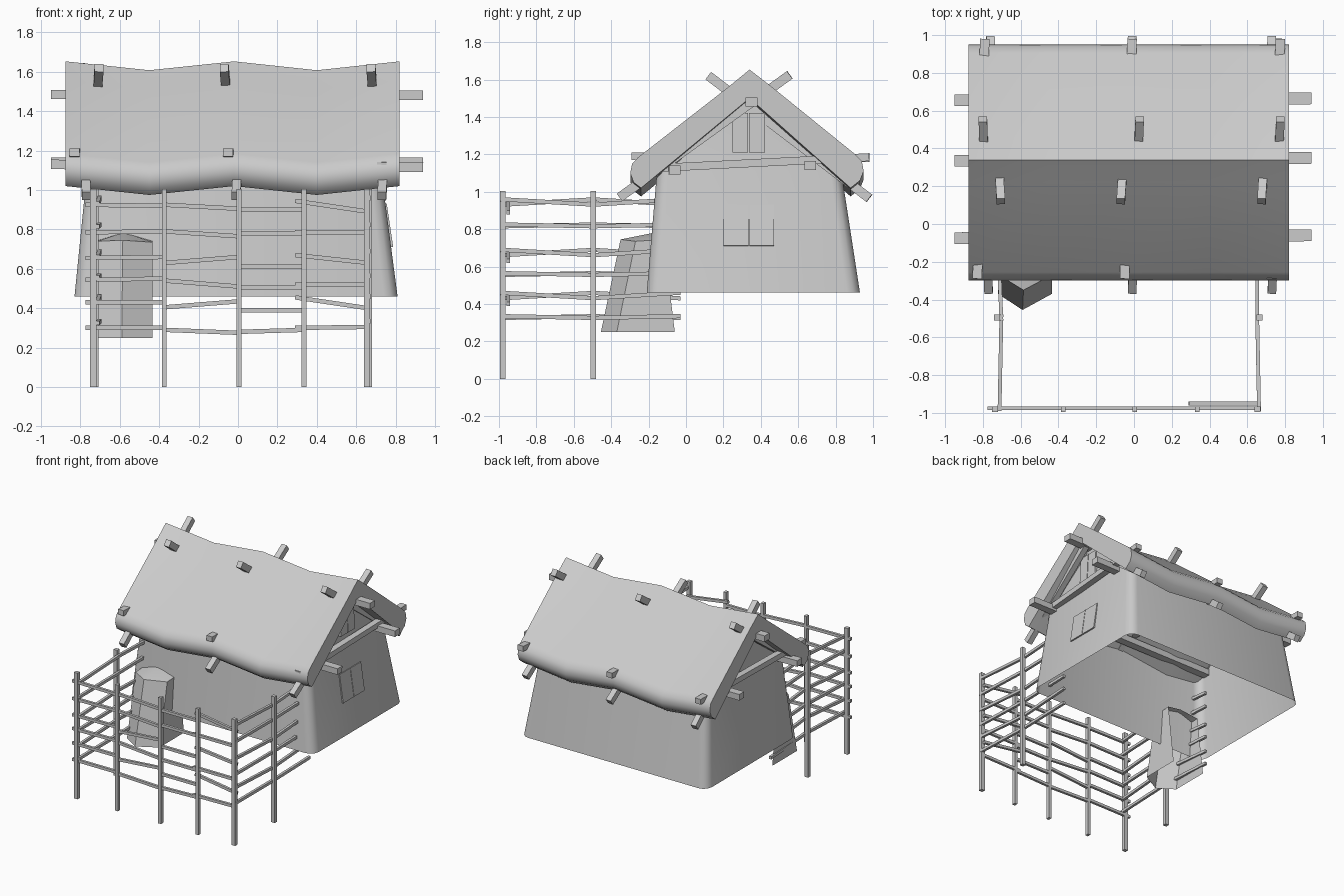
import bpy, bmesh, math
from mathutils import Vector, Matrix

if "Cube" in bpy.data.objects:
    bpy.data.objects.remove(bpy.data.objects["Cube"])


def finish(name, bm, smooth=None):
    bmesh.ops.recalc_face_normals(bm, faces=bm.faces)
    me = bpy.data.meshes.new(name)
    bm.to_mesh(me)
    bm.free()
    ob = bpy.data.objects.new(name, me)
    bpy.context.collection.objects.link(ob)
    if smooth:
        bpy.ops.object.select_all(action='DESELECT')
        ob.select_set(True)
        bpy.context.view_layer.objects.active = ob
        bpy.ops.object.shade_smooth_by_angle(angle=math.radians(smooth))
    return ob


def beam(bm, p, q, w, h):
    """Square-cut timber from p to q."""
    p, q = Vector(p), Vector(q)
    d = (q - p).normalized()
    ref = Vector((1, 0, 0)) if abs(d.x) < 0.8 else Vector((0, 1, 0))
    s = (ref - d * ref.dot(d)).normalized()
    t = d.cross(s)
    rot = Matrix((s, t, d)).transposed().to_4x4()
    mat = Matrix.Translation((p + q) / 2) @ rot @ Matrix.Diagonal((w, h, (q - p).length, 1))
    bmesh.ops.create_cube(bm, size=1, matrix=mat)


def beams(name, items, w, h):
    bm = bmesh.new()
    for p, q in items:
        beam(bm, p, q, w, h)
    return finish(name, bm)


def loft(bm, rings, closed=True):
    vs = [[bm.verts.new(c) for c in r] for r in rings]
    for a, b in zip(vs, vs[1:]):
        n = len(a)
        for i in range(n if closed else n - 1):
            j = (i + 1) % n
            bm.faces.new((a[i], a[j], b[j], b[i]))
    return vs


def rounded_rect(x0, x1, y0, y1, z, r, seg=3):
    pts = []
    for cx, cy, a0 in ((x1 - r, y0 + r, -90), (x1 - r, y1 - r, 0),
                       (x0 + r, y1 - r, 90), (x0 + r, y0 + r, 180)):
        for k in range(seg + 1):
            a = math.radians(a0 + 90 * k / seg)
            pts.append((cx + r * math.cos(a), cy + r * math.sin(a), z))
    return pts


# Tapered walls, open underneath, with pointed gables
bm = bmesh.new()
v = loft(bm, [rounded_rect(-0.83, 0.81, -0.21, 0.93, 0.46, 0.07),
              rounded_rect(-0.765, 0.725, -0.155, 0.83, 1.11, 0.06)])
top = v[1]
for a, b, x in ((3, 4, 0.70), (11, 12, -0.74)):
    bm.faces.new((top[a], top[b], bm.verts.new((x, 0.34, 1.52))))
finish("walls", bm, 40)

# Thick thatched roof with rolled eaves and a wavy ridge
half = [(0.22, 1.555), (-0.255, 1.185), (-0.288, 1.15), (-0.298, 1.10),
        (-0.28, 1.05), (-0.24, 1.02)]
right = [(0.46, 1.56), (0.905, 1.20), (0.94, 1.165), (0.95, 1.11),
         (0.93, 1.06), (0.88, 1.02)]
section = [(0.34, 1.653)] + right + [(0.34, 1.50)] + half[::-1]
bm = bmesh.new()
rings = []
for x, dz in ((-0.875, 0), (-0.45, -0.045), (-0.02, 0), (0.40, -0.045), (0.82, 0)):
    rings.append([(x, y, z + dz) for y, z in section])
v = loft(bm, rings)
n = len(section)
for r in (v[0], v[-1]):
    for i in range(7):
        j = (n - i) % n
        k = (n - i - 1) % n
        if i == 6:
            break
        # end caps as strips fanned from the inner ridge
        bm.faces.new((r[i], r[i + 1], r[7]))
        bm.faces.new((r[j], r[k], r[7]))
finish("thatched_roof", bm, 40)

# Long purlins, sticking out of both gables
beams("purlins", [((-0.95, 0.335, 1.485), (0.94, 0.35, 1.48)),
                  ((-0.95, 0.655, 1.14), (0.94, 0.665, 1.14)),
                  ((-0.95, -0.075, 1.13), (0.94, -0.06, 1.115))], 0.062, 0.048)

# Crossed rafters and tie beams at three stations
front_slope, back_slope, ties = [], [], []
for xa0, xa1, xb0, xb1 in ((-0.705, -0.76, -0.80, -0.77),
                           (-0.07, -0.01, 0.03, -0.01),
                           (0.675, 0.73, 0.775, 0.73)):
    back_slope.append(((xa0, 0.12, 1.62), (xa1, 0.98, 0.965)))
    front_slope.append(((xb0, 0.555, 1.625), (xb1, -0.355, 0.97)))
for x0, z0, x1, z1 in ((-0.83, 1.19, -0.79, 1.18), (-0.05, 1.19, -0.01, 1.18),
                       (0.73, 1.12, 0.775, 1.185)):
    ties.append(((x0, -0.29, z0), (x1, 0.98, z1)))
beams("rafters_front_slope", front_slope, 0.045, 0.05)
beams("rafters_back_slope", back_slope, 0.045, 0.05)
beams("tie_beams", ties, 0.05, 0.042)

# Plank shutters in the right gable and side wall
beams("gable_shutter", [((0.725, y, 1.21), (0.715, y, 1.42)) for y in (0.29, 0.38)], 0.02, 0.085)
beams("side_window", [((0.778, y, 0.71), (0.745, y, 0.93)) for y in (0.268, 0.405)], 0.02, 0.133)

# Hooded entrance with a pointed front, open below
bm = bmesh.new()
low = [(-0.72, -0.06, 0.25), (-0.72, -0.37, 0.25), (-0.59, -0.455, 0.25),
       (-0.435, -0.37, 0.25), (-0.435, -0.06, 0.25)]
high = [(-0.715, -0.12, 0.745), (-0.715, -0.27, 0.74), (-0.585, -0.35, 0.745),
        (-0.435, -0.27, 0.735), (-0.435, -0.12, 0.745)]
v = loft(bm, [low, high], closed=False)
peak = bm.verts.new((-0.58, -0.15, 0.785))
for a, b in zip(v[1], v[1][1:]):
    bm.faces.new((a, b, peak))
finish("entrance_hood", bm, 50)

# Fence posts
posts = [(-0.735, -0.98), (-0.375, -0.98), (0.005, -0.98), (0.335, -0.98), (0.655, -0.98),
         (-0.725, -0.495), (0.665, -0.495)]
bm = bmesh.new()
for i, (x, y) in enumerate(posts):
    w = 0.024 if 0 < i < 4 else 0.032
    beam(bm, (x, y, 0), (x, y, 1.005), w, 0.03)
finish("fence_posts", bm)

# Front rails: start and end x, then heights at each end
spans = [(-0.775, -0.37, (.30, .43, .545, .655, .785, .925), (.30, .43, .55, .66, .79, .92)),
         (-0.37, 0.005, (.29, .405, .54, .63, .79, .925), (.275, .435, .51, .66, .765, .905)),
         (0.005, 0.335, (.28, .39, .505, .61, .78, .90), (.29, .39, .505, .61, .78, .90)),
         (0.29, 0.66, (.30, .455, .52, .67, .785, .945), (.305, .40, .52, .63, .785, .89))]
rails = []
for x0, x1, za, zb in spans:
    for i, (a, b) in enumerate(zip(za, zb)):
        y = -0.95 if x0 > 0.2 and i % 2 else -0.975
        rails.append(((x0, y, a), (x1, y, b)))
beams("front_rails", rails, 0.02, 0.022)

# Side rails run from the front corners into the house
rails = []
for x, s in ((-0.712, 1), (0.662, -1)):
    for i, z in enumerate((.33, .445, .56, .675, .82, .945)):
        t = s * (0.015 if i % 2 else 0.005)
        rails.append(((x, -0.99, z - t), (x + 0.01 * s, -0.48, z + t)))
        rails.append(((x + 0.01 * s, -0.51, z + t), (x - 0.01, -0.03, z - t)))
beams("side_rails", rails, 0.02, 0.022)
